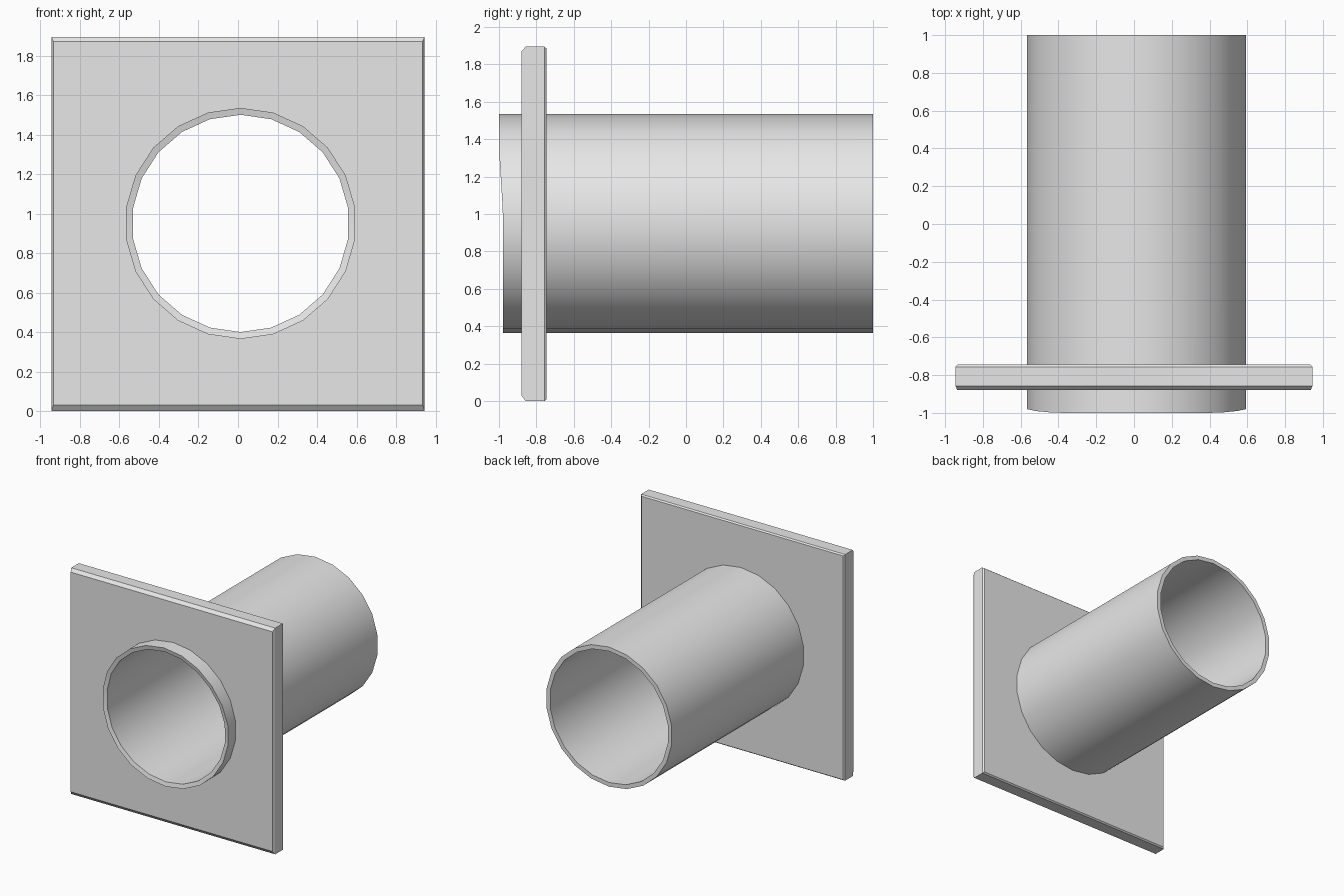
import bpy
import bmesh
from math import sin, cos, tau, radians

SIDES = 22
CX, CZ = 0.013, 0.95

cube = bpy.data.objects.get("Cube")
if cube:
    bpy.data.objects.remove(cube, do_unlink=True)

grey = bpy.data.materials.new("light grey")
grey.use_nodes = True
grey.diffuse_color = (0.8, 0.8, 0.8, 1)
grey.node_tree.nodes["Principled BSDF"].inputs["Base Color"].default_value = (0.8, 0.8, 0.8, 1)


def finish(bm, name):
    bmesh.ops.recalc_face_normals(bm, faces=bm.faces)
    mesh = bpy.data.meshes.new(name)
    bm.to_mesh(mesh)
    bm.free()
    mesh.materials.append(grey)
    obj = bpy.data.objects.new(name, mesh)
    bpy.context.collection.objects.link(obj)
    return obj


def activate(obj):
    bpy.ops.object.select_all(action="DESELECT")
    obj.select_set(True)
    bpy.context.view_layer.objects.active = obj


def bridge(bm, a, b):
    n = len(a)
    for i in range(n):
        j = (i + 1) % n
        bm.faces.new((a[i], a[j], b[j], b[i]))


def circle(bm, radius, y_at):
    ring = []
    for i in range(SIDES):
        x = CX + radius * sin(tau * i / SIDES)
        z = CZ + radius * cos(tau * i / SIDES)
        ring.append(bm.verts.new((x, y_at(z), z)))
    return ring


def front_end(z):
    # The upper half of the mouth reaches slightly further forward
    return -0.978 - 0.022 * min(1, max(0, (z - 1.0) / 0.35))


def back_end(z):
    return 1.0


# Hollow pipe with a slightly dished front rim
bm = bmesh.new()
loops = [circle(bm, 0.585, front_end), circle(bm, 0.585, back_end),
         circle(bm, 0.55, back_end), circle(bm, 0.55, lambda z: front_end(z) + 0.008)]
for k in range(4):
    bridge(bm, loops[k], loops[(k + 1) % 4])
pipe = finish(bm, "pipe")
activate(pipe)
bpy.ops.object.shade_smooth_by_angle(angle=radians(30))

# Square flange plate: depth, side inset, bottom inset, top inset
bm = bmesh.new()
sections = [(-0.88, 0.01, 0.03, 0.025), (-0.857, 0, 0, 0),
            (-0.757, 0, 0, 0), (-0.745, 0.01, 0.01, 0.01)]
rings = []
for y, side, low, high in sections:
    w, z0, z1 = 0.945 - side, low, 1.895 - high
    rings.append([bm.verts.new((x, y, z))
                  for x, z in ((-w, z0), (w, z0), (w, z1), (-w, z1))])
for a, b in zip(rings, rings[1:]):
    bridge(bm, a, b)
bm.faces.new(rings[0])
bm.faces.new(rings[-1])
plate = finish(bm, "flange_plate")

# Round opening cut through the plate where the pipe passes
bm = bmesh.new()
ends = [circle(bm, 0.57, lambda z: -0.95), circle(bm, 0.57, lambda z: -0.65)]
bridge(bm, *ends)
for ring in ends:
    bm.faces.new(ring)
cutter = finish(bm, "opening_cutter")
cutter.hide_render = True
cut = plate.modifiers.new("opening", "BOOLEAN")
cut.operation = "DIFFERENCE"
cut.solver = "EXACT"
cut.object = cutter
activate(plate)
bpy.ops.object.modifier_apply(modifier=cut.name)
bpy.data.objects.remove(cutter, do_unlink=True)
